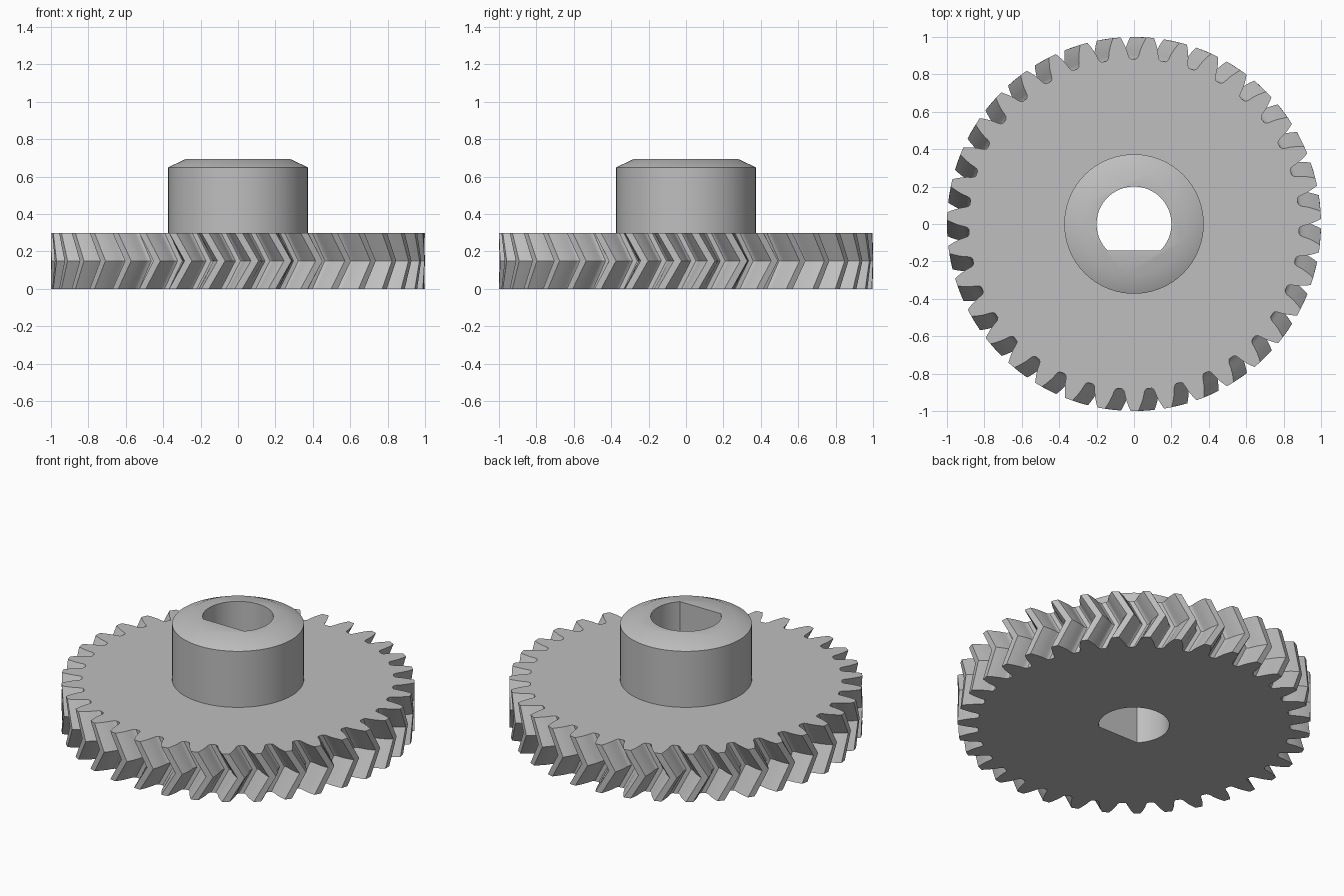
import bpy, bmesh, math

if "Cube" in bpy.data.objects:
    bpy.data.objects.remove(bpy.data.objects["Cube"])

TEETH = 35
PITCH_R, TIP_R, ROOT_R = 0.946, 1.0, 0.883
PRESSURE = math.radians(20)
TWIST = math.radians(5)
THICK = 0.30

grey = bpy.data.materials.new("grey")
grey.diffuse_color = (0.52, 0.52, 0.52, 1)
grey.use_nodes = True
grey.node_tree.nodes["Principled BSDF"].inputs["Base Color"].default_value = grey.diffuse_color


def involute(a):
    return math.tan(a) - a


def half_angle(r):
    """Half the angular width of a tooth at radius r."""
    base = PITCH_R * math.cos(PRESSURE)
    a = math.acos(min(1, base / r))
    return math.pi / 2 / TEETH + involute(PRESSURE) - involute(a)


def gear_outline(turn):
    """Counter-clockwise tooth outline with rounded roots."""
    pts = []
    for k in range(TEETH):
        c = math.radians(90) + turn + 2 * math.pi * k / TEETH
        flank = [(ROOT_R, half_angle(0.9) + 0.016)]
        flank += [(ROOT_R + 0.008, half_angle(0.9) + 0.005)]
        flank += [(r, half_angle(r)) for r in (0.905, 0.93, 0.955, 0.98, TIP_R)]
        prof = [(r, -h) for r, h in flank] + [(r, h) for r, h in reversed(flank)]
        pts += [(r * math.cos(c + h), r * math.sin(c + h)) for r, h in prof]
    return pts


def circle(r, n=72):
    return [(r * math.cos(2 * math.pi * i / n), r * math.sin(2 * math.pi * i / n))
            for i in range(n)]


def loft(name, layers):
    """Closed solid through stacked outlines given as (z, points)."""
    bm = bmesh.new()
    rings = [[bm.verts.new((x, y, z)) for x, y in pts] for z, pts in layers]
    n = len(rings[0])
    for a, b in zip(rings, rings[1:]):
        for i in range(n):
            j = (i + 1) % n
            bm.faces.new((a[i], a[j], b[j], b[i]))
    bm.faces.new(rings[0][::-1])
    bm.faces.new(rings[-1])
    bmesh.ops.recalc_face_normals(bm, faces=bm.faces)
    me = bpy.data.meshes.new(name)
    bm.to_mesh(me)
    bm.free()
    me.materials.append(grey)
    ob = bpy.data.objects.new(name, me)
    bpy.context.collection.objects.link(ob)
    return ob


# Herringbone gear wheel, mirrored about its middle plane
gear = loft("gear_wheel", [(0, gear_outline(-TWIST)),
                           (THICK / 2, gear_outline(0)),
                           (THICK, gear_outline(-TWIST))])

# Chamfered hub
hub = loft("hub", [(THICK, circle(0.373)), (0.65, circle(0.373)), (0.695, circle(0.278))])

# D-shaped shaft bore through both parts
a0 = math.asin(-0.142 / 0.2)
sweep = math.pi - 2 * a0
bore = [(0.2 * math.cos(a0 + sweep * i / 54), 0.2 * math.sin(a0 + sweep * i / 54))
        for i in range(55)]
cutter = loft("bore_cutter", [(-0.1, bore), (0.9, bore)])
cutter.hide_render = True

for ob in (gear, hub):
    bpy.ops.object.select_all(action='DESELECT')
    bpy.context.view_layer.objects.active = ob
    ob.select_set(True)
    mod = ob.modifiers.new("bore", 'BOOLEAN')
    mod.operation, mod.solver, mod.object = 'DIFFERENCE', 'EXACT', cutter
    bpy.ops.object.modifier_apply(modifier=mod.name)
    bpy.ops.object.shade_smooth_by_angle(angle=math.radians(30))
bpy.data.objects.remove(cutter)
